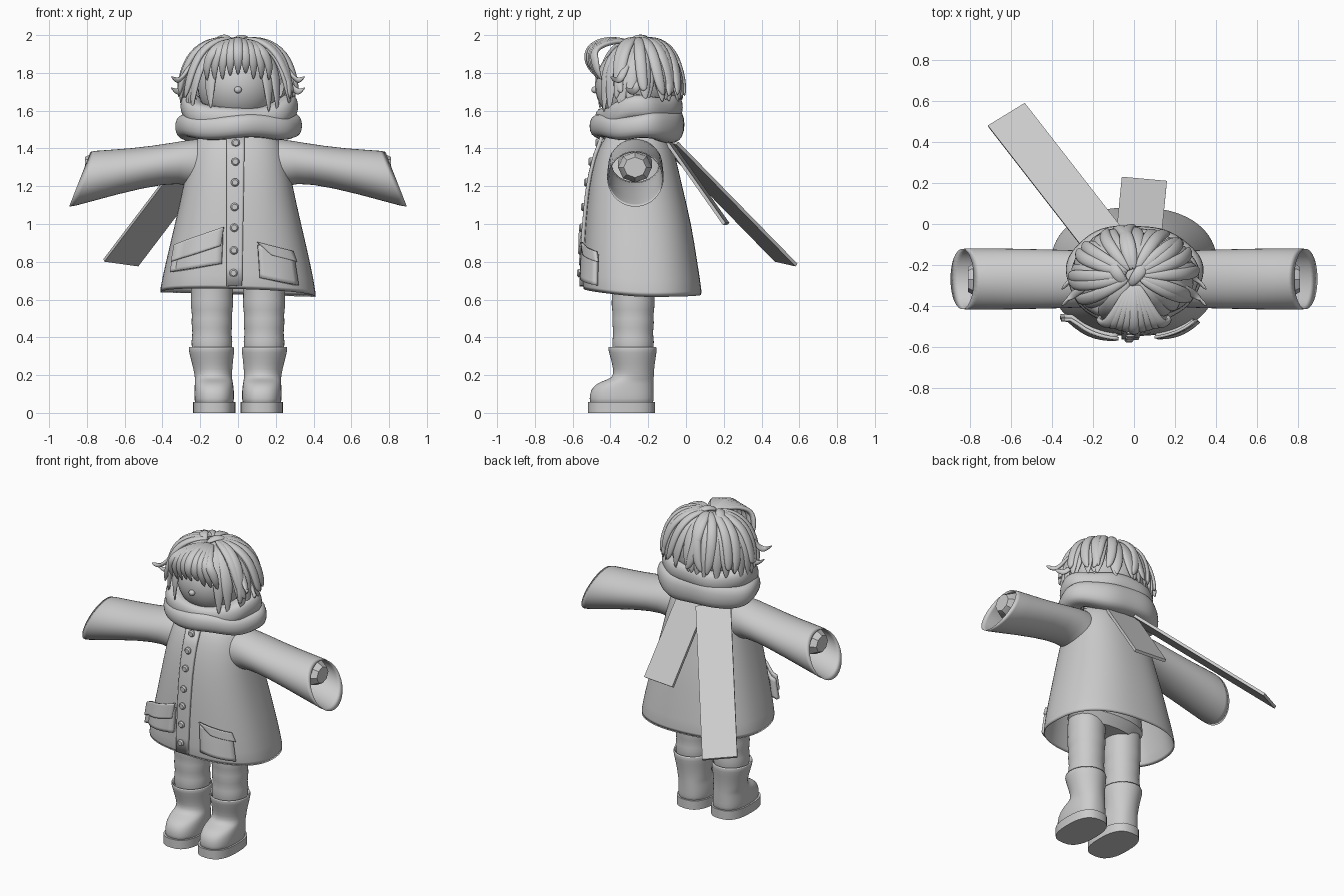
import bpy, bmesh, math, random
from mathutils import Vector as V

if "Cube" in bpy.data.objects:
    bpy.data.objects.remove(bpy.data.objects["Cube"])

random.seed(4)
TAU = 2 * math.pi


def make(name, bm, sub=0, thick=0.0):
    bmesh.ops.recalc_face_normals(bm, faces=bm.faces[:])
    me = bpy.data.meshes.new(name)
    bm.to_mesh(me)
    bm.free()
    ob = bpy.data.objects.new(name, me)
    bpy.context.collection.objects.link(ob)
    bpy.ops.object.select_all(action='DESELECT')
    ob.select_set(True)
    bpy.context.view_layer.objects.active = ob
    if sub:
        bpy.ops.object.shade_smooth()
    else:
        bpy.ops.object.shade_smooth_by_angle(angle=math.radians(35))
    if thick:
        m = ob.modifiers.new("thickness", 'SOLIDIFY')
        m.thickness = thick
    if sub:
        m = ob.modifiers.new("smooth", 'SUBSURF')
        m.levels = m.render_levels = sub
    return ob


def loft(name, rings, cap=False, loop=False, sub=0, thick=0.0):
    bm = bmesh.new()
    vs = [[bm.verts.new(p) for p in r] for r in rings]
    n = len(rings[0])
    pairs = list(zip(vs, vs[1:])) + ([(vs[-1], vs[0])] if loop else [])
    for a, b in pairs:
        for i in range(n):
            bm.faces.new((a[i], a[(i + 1) % n], b[(i + 1) % n], b[i]))
    if cap:
        bm.faces.new(vs[0])
        bm.faces.new(vs[-1])
    return make(name, bm, sub, thick)


def spow(v, e):
    return math.copysign(abs(v) ** e, v)


def oval(cx, hx, y0, y1, z, p=2.0, n=24):
    cy, hy, e = (y0 + y1) / 2, (y1 - y0) / 2, 2 / p
    return [V((cx + hx * spow(math.cos(TAU * i / n), e), cy + hy * spow(math.sin(TAU * i / n), e), z))
            for i in range(n)]


def ball(name, c, r, keep=None):
    bm = bmesh.new()
    bmesh.ops.create_uvsphere(bm, u_segments=32, v_segments=20, radius=1)
    for v in bm.verts:
        v.co = V([c[k] + v.co[k] * r[k] for k in range(3)])
    if keep:
        bmesh.ops.delete(bm, geom=[f for f in bm.faces if not keep(f.calc_center_median())], context='FACES')
    return make(name, bm)


# Coat body: z, half width, front y, back y
COAT = [(.62, .42, -.55, .09), (.80, .383, -.545, .06), (1.0, .335, -.535, .03), (1.2, .29, -.515, -.02),
        (1.34, .265, -.485, -.05), (1.43, .235, -.45, -.08), (1.48, .19, -.41, -.11)]
rings = [oval(0, hx, y0, y1, z, 2.4, 36) for z, hx, y0, y1 in COAT]
for p in rings[0]:
    p.z -= .03 * p.x - .03 * max(0, -p.y - .25) / .3
loft("coat_body", rings, sub=1, thick=.014)


def coat_y(x, z):
    for a, b in zip(COAT, COAT[1:]):
        if z <= b[0] or b is COAT[-1]:
            t = (z - a[0]) / (b[0] - a[0])
            hx, y0, y1 = [a[k] + (b[k] - a[k]) * t for k in (1, 2, 3)]
            f = max(0, 1 - abs(x / hx) ** 2.4) ** (1 / 2.4)
            return (y0 + y1) / 2 - (y1 - y0) / 2 * f


def patch(name, corners, off, thick, bulge=0.0, n=8):
    # cloth panel laid on the coat front
    a, b, c, d = [V((x, 0, z)) for x, z in corners]
    bm = bmesh.new()
    g = []
    for j in range(n + 1):
        row = []
        for i in range(n + 1):
            u, w = i / n, j / n
            p = a.lerp(b, u).lerp(d.lerp(c, u), w)
            p.y = min(coat_y(p.x, p.z), -.44) - off - bulge * math.sin(u * math.pi) * w
            row.append(bm.verts.new(p))
        g.append(row)
    for j in range(n):
        for i in range(n):
            bm.faces.new((g[j][i], g[j][i + 1], g[j + 1][i + 1], g[j + 1][i]))
    ob = make(name, bm, 0, thick)
    ob.modifiers[0].offset = 0
    return ob


# Pockets, flaps and front placket
patch("pocket_left", [(-.34, .87), (-.08, .95), (-.085, .79), (-.36, .745)], .012, .025, .01)
patch("pocket_flap_left", [(-.34, .89), (-.075, .985), (-.09, .885), (-.355, .80)], .026, .016, .01)
patch("pocket_right", [(.105, .89), (.29, .84), (.315, .675), (.115, .715)], .01, .022, .01)
patch("pocket_flap_right", [(.10, .905), (.29, .855), (.31, .80), (.175, .835)], .018, .014)
patch("placket", [(-.06, 1.46), (.035, 1.46), (.022, .675), (-.06, .67)], .006, .02)

# Buttons
for z in (1.43, 1.33, 1.22, 1.09, .98, .86, .74):
    x = -.012 - .012 * (1.43 - z) / .7
    y = coat_y(x, z) - .014
    loft("button", [[V((x + r * math.cos(TAU * i / 12), y - d, z + r * math.sin(TAU * i / 12)))
                     for i in range(12)] for r, d in ((.021, -.01), (.022, .008), (.015, .016))], cap=True)

# Sleeves: top x z, bottom x z, half depth
SLEEVE = [(.12, 1.45, .15, 1.14, .13), (.22, 1.455, .25, 1.21, .14), (.34, 1.432, .38, 1.215, .145),
          (.56, 1.40, .63, 1.16, .15), (.79, 1.39, .905, 1.08, .155)]
for s, side in ((-1, "left"), (1, "right")):
    rings = []
    for tx, tz, bx, bz, hy in SLEEVE:
        t, b = V((s * tx, -.268, tz)), V((s * bx, -.268, bz))
        rings.append([(t + b) / 2 + (t - b) / 2 * math.sin(TAU * i / 20) + V((0, hy * math.cos(TAU * i / 20), 0))
                      for i in range(20)])
    loft("sleeve_" + side, rings, sub=1, thick=.012)
    loft("arm_" + side, [[V((s * x, -.27 + r * math.cos(TAU * i / 8), z + r * .9 * math.sin(TAU * i / 8)))
                          for i in range(8)]
                         for x, z, r in ((.2, 1.34, .09), (.6, 1.31, .09), (.76, 1.30, .09), (.81, 1.30, .06))],
         cap=True)
    # Legs with soft trouser folds
    lc = s * .138
    loft("leg_" + side, [oval(lc, .108 + d, -.39 - d, -.17 + d, z, 2.1, 20) for z, d in
                         ((.2, -.02), (.33, -.002), (.38, .004), (.42, -.006), (.48, .004), (.52, -.003),
                          (.57, .008), (.62, .002), (.68, .008), (.8, .0))], cap=True, sub=1)
    # Boot upper, sole and cuff
    loft("boot_" + side, [oval(s * c, hx, y0, y1, z, p, 24) for z, c, hx, y0, y1, p in
                          ((.05, .126, .105, -.512, -.17, 2.5), (.10, .126, .106, -.512, -.17, 2.5),
                           (.14, .127, .104, -.495, -.17, 2.4), (.168, .128, .10, -.45, -.17, 2.3),
                           (.185, .13, .099, -.385, -.17, 2.1), (.23, .133, .103, -.385, -.168, 2),
                           (.29, .138, .114, -.40, -.16, 2), (.35, .141, .126, -.418, -.15, 2))],
         sub=1, thick=.014)
    loft("sole_" + side, [oval(s * .126, .112, -.52, -.165, z, 2.6, 28) for z in (.0, .058)], cap=True)

# Torso under the coat
loft("torso", [oval(0, hx, y0, y1, z, 2.2) for z, hx, y0, y1 in
               ((.68, .2, -.38, -.16), (.74, .26, -.42, -.12), (1.3, .2, -.4, -.14), (1.6, .13, -.37, -.14))], cap=True)


# Scarf wraps
def wrap(name, z, rx, ry, hz, hr, dip, back, ph):
    rings = []
    for k in range(40):
        a = TAU * k / 40
        front, rear = max(0, -math.sin(a)), max(0, math.sin(a))
        w = .008 * math.sin(3 * a + ph) + .004 * math.sin(7 * a)
        zc = z - dip * front ** 2 + .008 * math.sin(4 * a + ph) + .02 * rear * back / .03 * .3
        h = hz + back * rear
        ring = []
        for i in range(10):
            b = TAU * i / 10
            q = hr * spow(math.cos(b), .7) + w
            ring.append(V(((rx - hr + q) * math.cos(a), -.25 + (ry - hr + q) * math.sin(a),
                           zc + h * spow(math.sin(b), .7))))
        rings.append(ring)
    loft(name, rings, loop=True, sub=1)


wrap("scarf_lower", 1.515, .338, .255, .066, .075, 0, .025, .5)
wrap("scarf_upper", 1.615, .315, .235, .066, .06, .07, .0, 2)


# Scarf tails
def tail(name, start, end, width, t=.018):
    s, e, w = V(start), V(end), V(width) / 2
    n = (e - s).cross(w).normalized() * t / 2
    loft(name, [[c - w - n, c + w - n, c + w + n, c - w + n] for c in (s, e)], cap=True)


tail("scarf_tail_long", (-.13, -.10, 1.44), (-.62, .53, .795), (.18, .11, -.025))
tail("scarf_tail_short", (.02, -.09, 1.43), (.05, .213, 1.0), (.22, -.02, 0))

# Head and nose
ball("head", (0, -.26, 1.735), (.215, .222, .215))
ball("nose", (0, -.483, 1.71), (.02, .018, .018))
ball("hair_cap", (0, -.25, 1.755), (.265, .21, .215), lambda c: c.y > -.31 or c.z > 1.86)
C = V((0, -.25, 1.75))


# Hair locks: tapered, flattened strands
def lock(pts, w, t, taper=(.5, .9, 1, 1, .75, .15)):
    rings = []
    for k, p in enumerate(pts):
        d = (pts[min(k + 1, len(pts) - 1)] - pts[max(k - 1, 0)]).normalized()
        side = d.cross(p - C).normalized()
        out = side.cross(d).normalized()
        f = taper[round(k * 5 / (len(pts) - 1))]
        rings.append([p + side * w * f * math.cos(TAU * i / 6) + out * t * f * math.sin(TAU * i / 6)
                      for i in range(6)])
    loft("hair_lock", rings, cap=True, sub=2)


def fall(a, end, w, grow=0.0, swirl=0.0):
    pts = []
    for k, (r, z) in enumerate(((.03, 1.965), (.14, 1.96), (.235, 1.89), (.28, 1.79), (.295, 1.71), (.30, end))):
        b = a + swirl * k / 5
        r += grow * min(1, k / 2)
        pts.append(V((r * math.cos(b), -.25 + r * .77 * math.sin(b), z + grow * (k < 3))))
    lock(pts, w, .022)


# long layer round sides and back
for k in range(26):
    a = math.radians(-54 + 288 * k / 25)
    fr = max(0, -math.sin(a))
    fall(a, 1.63 - .05 * fr + random.uniform(-.015, .03), .046, random.uniform(-.012, .006),
         random.uniform(-.15, .15))
# shorter top layer
for k in range(15):
    a = math.radians(-40 + 260 * k / 14)
    fall(a, 1.68 + random.uniform(-.02, .03), .036, .016, random.uniform(-.35, .35))
# fringe
for k in range(9):
    x = -.16 + .04 * k
    e = abs(x)
    lock([V((x * .1, -.29, 1.965)), V((x * .45, -.40, 1.985 - .1 * e)), V((x * .8, -.495, 1.955 - .2 * e)),
          V((x, -.53 + .3 * e, 1.90 - .2 * e)), V((x * 1.05, -.52 + .3 * e, 1.84 - .2 * e)),
          V((x * 1.02, -.485 + .25 * e, 1.79 - .25 * e + random.uniform(-.01, .015)))], .032, .02)
# flicked tips and crown tufts
for s in (-1, 1):
    for y, z in ((-.3, 1.77), (-.22, 1.71)):
        lock([V((s * x, y - .02 * k, z + dz)) for k, (x, dz) in
              enumerate(((.22, .10), (.26, .06), (.29, .01), (.315, -.012), (.335, -.005), (.355, .012)))], .025, .014)
    lock([V((s * .01 - .03, -.30 + .03 * k, z)) + V((s * .022 * k, 0, 0)) for k, z in
          enumerate((1.965, 1.985, 1.99, 1.975, 1.945, 1.90))], .035, .018)
